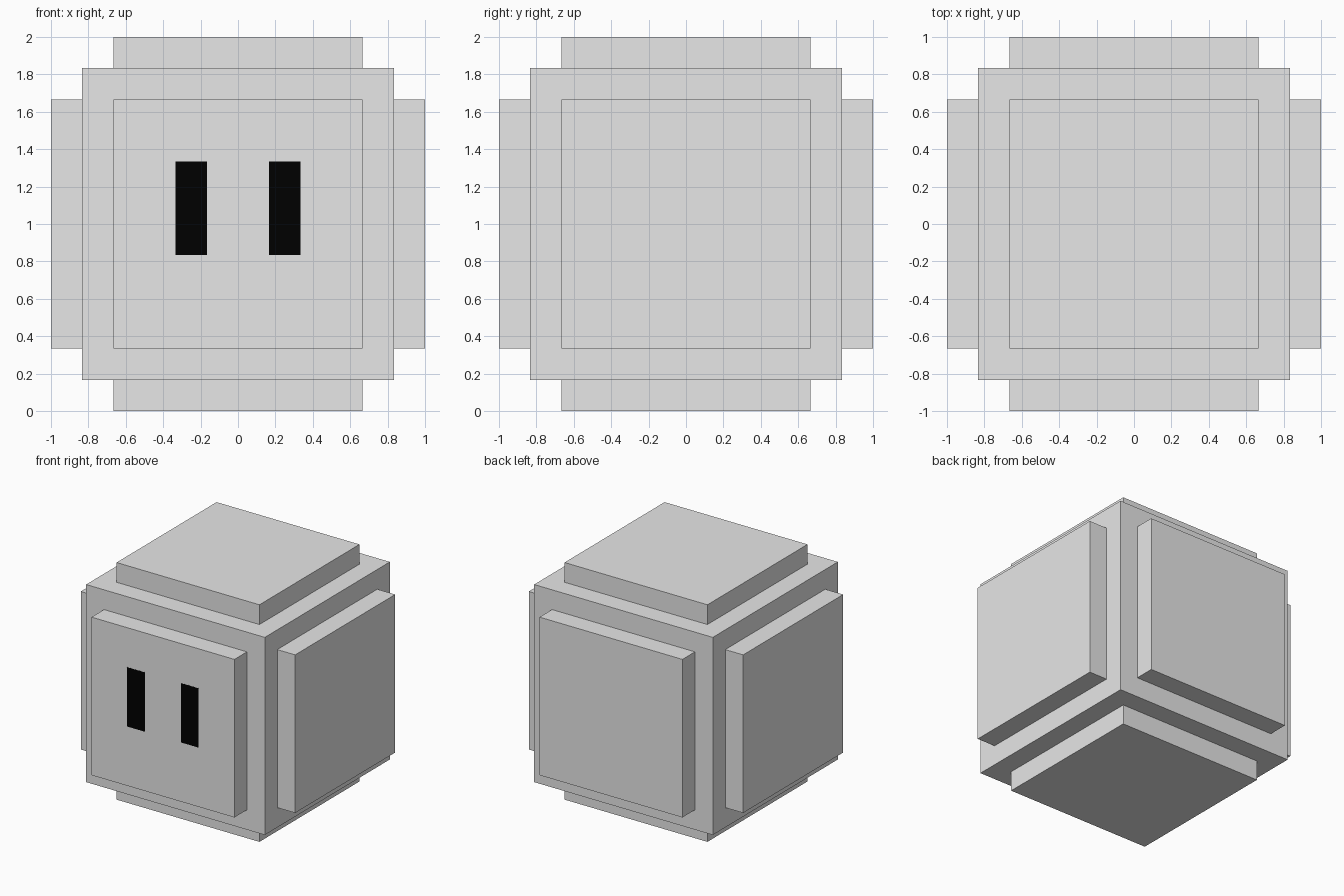
import bpy
import bmesh
from mathutils import Matrix, Vector

if "Cube" in bpy.data.objects:
    bpy.data.objects.remove(bpy.data.objects["Cube"])

U = 1 / 6  # the model sits on a grid of sixths


def material(name, level):
    mat = bpy.data.materials.new(name)
    mat.diffuse_color = (level, level, level, 1)
    mat.use_nodes = True
    mat.node_tree.nodes["Principled BSDF"].inputs["Base Color"].default_value = mat.diffuse_color
    return mat


def finish(bm, name, mat):
    mesh = bpy.data.meshes.new(name)
    bm.to_mesh(mesh)
    bm.free()
    mesh.materials.append(mat)
    obj = bpy.data.objects.new(name, mesh)
    bpy.context.collection.objects.link(obj)
    return obj


def box(size, centre):
    bm = bmesh.new()
    place = Matrix.Translation(centre) @ Matrix.Diagonal((*size, 1))
    bmesh.ops.create_cube(bm, size=1, matrix=place)
    return bm


grey = material("light grey", 0.8)
black = material("black", 0.0)

# Body: cube with a raised square panel extruded from each of its six sides
bm = box((10 * U, 10 * U, 10 * U), (0, 0, 1))
sides = bm.faces[:]
bmesh.ops.inset_individual(bm, faces=sides, thickness=U, use_even_offset=True)
panels = bmesh.ops.extrude_discrete_faces(bm, faces=sides)["faces"]
for panel in panels:
    panel.normal_update()
    bmesh.ops.translate(bm, verts=panel.verts, vec=panel.normal * U)
bmesh.ops.recalc_face_normals(bm, faces=bm.faces)
finish(bm, "body", grey)

# Eyes: thin plates on the front panel
for name, side in (("left_eye", -1), ("right_eye", 1)):
    finish(box((U, 0.002, 3 * U), Vector((side * 1.5 * U, -1, 6.5 * U))), name, black)
